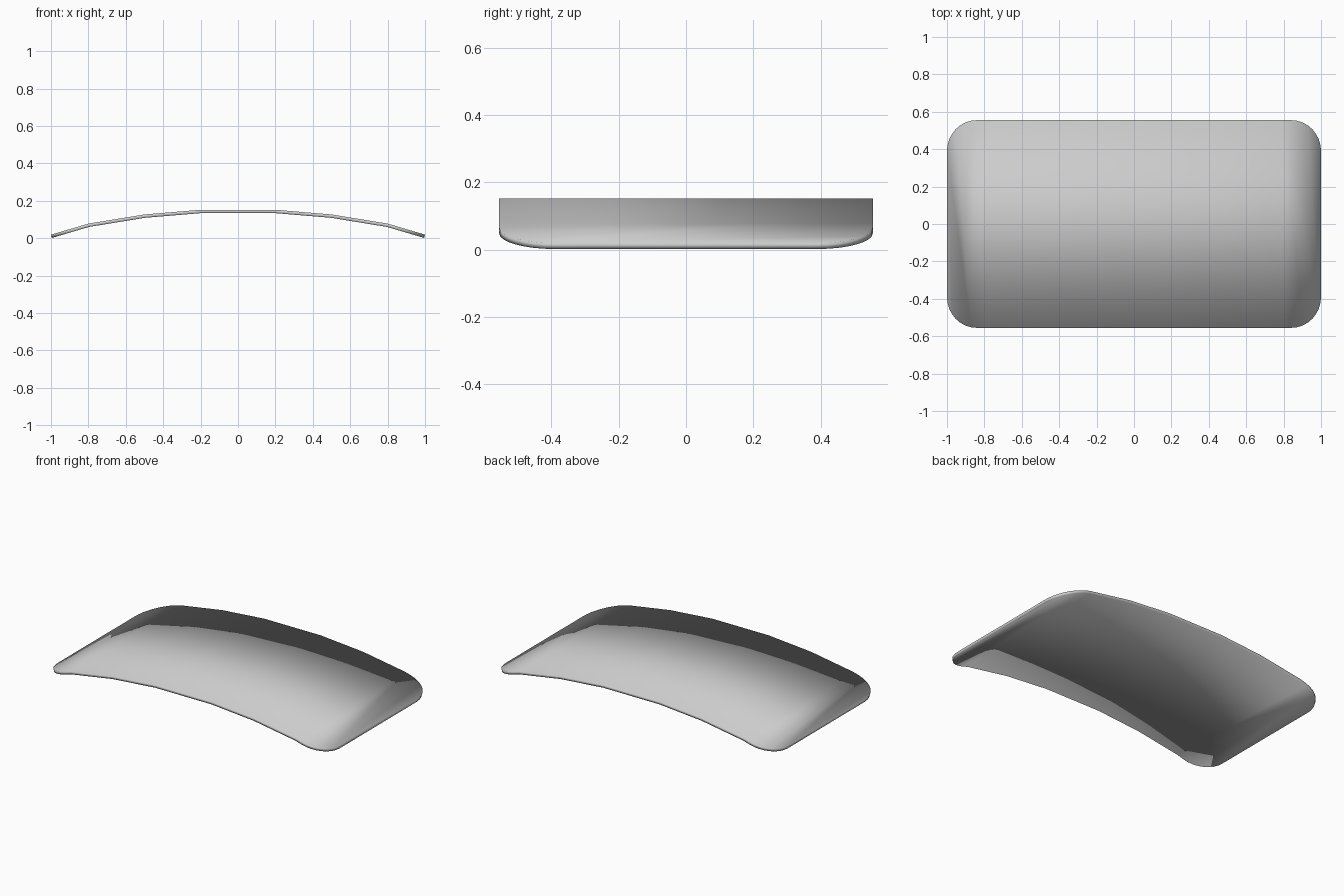
import bpy, bmesh

if "Cube" in bpy.data.objects:
    bpy.data.objects.remove(bpy.data.objects["Cube"])

# Half of the arch profile (x, z of the upper surface), mirrored to the other side
half = [(0.2, 0.152), (0.5, 0.127), (0.8, 0.078), (1.0, 0.019)]
profile = [(-x, z) for x, z in reversed(half)] + half
DEPTH = 0.555

# Arched sheet: one strip of faces across the profile
bm = bmesh.new()
cols = [[bm.verts.new((x, y, z)) for y in (-DEPTH, DEPTH)] for x, z in profile]
for a, b in zip(cols, cols[1:]):
    bm.faces.new((a[0], b[0], b[1], a[1]))

# Round the four corners
bmesh.ops.bevel(bm, geom=cols[0] + cols[-1], offset=0.165, segments=8,
                profile=0.5, affect='VERTICES')
for f in bm.faces:
    f.smooth = True

mesh = bpy.data.meshes.new("curved_panel")
bm.to_mesh(mesh)
bm.free()
panel = bpy.data.objects.new("curved_panel", mesh)
bpy.context.collection.objects.link(panel)

# Thin panel thickness, grown downwards
solid = panel.modifiers.new("thickness", 'SOLIDIFY')
solid.thickness = 0.018
solid.offset = -1
